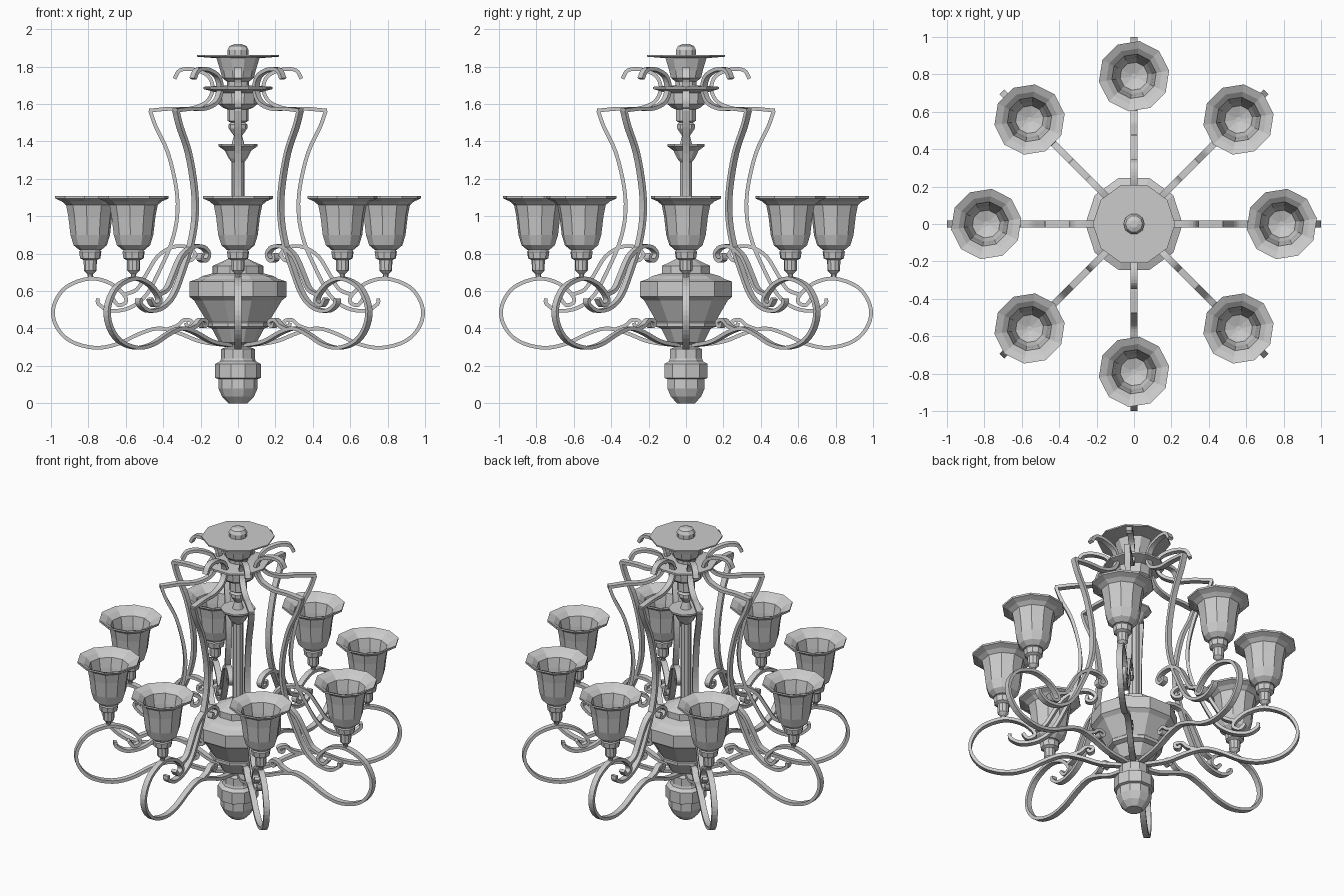
import bpy, bmesh, math
from mathutils import Vector, Matrix

if "Cube" in bpy.data.objects:
    bpy.data.objects.remove(bpy.data.objects["Cube"])


def finish(bm, name):
    bmesh.ops.recalc_face_normals(bm, faces=bm.faces)
    me = bpy.data.meshes.new(name)
    bm.to_mesh(me)
    bm.free()
    return me


def place(me, name, mat=Matrix()):
    ob = bpy.data.objects.new(name, me)
    bpy.context.collection.objects.link(ob)
    ob.matrix_world = mat
    return ob


def lathe(name, profile, sides=10, turn=0.0):
    """Revolve (radius, z) points into a flat-faced solid."""
    bm = bmesh.new()
    rings = []
    for r, z in profile:
        rings.append([bm.verts.new((r * math.cos(turn + 2 * math.pi * i / sides),
                                    r * math.sin(turn + 2 * math.pi * i / sides), z))
                      for i in range(sides)])
    for a, b in zip(rings, rings[1:]):
        for i in range(sides):
            j = (i + 1) % sides
            bm.faces.new((a[i], a[j], b[j], b[i]))
    bm.faces.new(rings[0])
    bm.faces.new(rings[-1])
    return finish(bm, name)


def smooth_path(pts, steps=4):
    """Catmull-Rom through (radius, z) points."""
    p = [Vector(q) for q in pts]
    p = [2 * p[0] - p[1]] + p + [2 * p[-1] - p[-2]]
    out = []
    for i in range(1, len(p) - 2):
        a, b, c, d = p[i - 1:i + 3]
        for k in range(steps):
            t = k / steps
            out.append(0.5 * (2 * b + (c - a) * t + (2 * a - 5 * b + 4 * c - d) * t * t
                              + (3 * b - a - 3 * c + d) * t ** 3))
    return out + [p[-2]]


def flat_bar(name, pts, width=0.036, thick=0.02):
    """Sweep a rectangular bar along a path in the radial plane."""
    path = smooth_path(pts)
    bm = bmesh.new()
    rings = []
    for i, p in enumerate(path):
        t = (path[min(i + 1, len(path) - 1)] - path[max(i - 1, 0)]).normalized()
        n = Vector((-t.y, t.x)) * thick / 2
        rings.append([bm.verts.new((p.x + s * n.x, y * width / 2, p.y + s * n.y))
                      for s, y in ((1, 1), (1, -1), (-1, -1), (-1, 1))])
    for a, b in zip(rings, rings[1:]):
        for i in range(4):
            j = (i + 1) % 4
            bm.faces.new((a[i], a[j], b[j], b[i]))
    bm.faces.new(rings[0])
    bm.faces.new(rings[-1])
    return finish(bm, name)


# Central body: bottom finial, bowl and stepped shoulder
place(lathe("body", [
    (.05, 0), (.085, .035), (.105, .08), (.105, .13), (.122, .135), (.122, .21),
    (.095, .225), (.09, .24), (.09, .29), (.065, .30), (.065, .315), (.10, .325),
    (.14, .40), (.17, .41), (.17, .43), (.165, .435), (.235, .55), (.26, .57),
    (.26, .65), (.215, .665), (.19, .68), (.135, .695), (.135, .735), (.09, .755),
    (.05, .775), (.034, .78)]), "central_body")

# Stem with cup, collars and upper disc
place(lathe("stem", [
    (.034, .76), (.034, 1.29), (.05, 1.31), (.07, 1.35), (.105, 1.375), (.105, 1.385),
    (.034, 1.385), (.022, 1.43), (.05, 1.47), (.05, 1.49), (.038, 1.50), (.055, 1.51),
    (.055, 1.57), (.08, 1.58), (.105, 1.60), (.11, 1.66), (.185, 1.68), (.185, 1.692),
    (.06, 1.70), (.06, 1.73)]), "stem")

# Top canopy with plate and knob
place(lathe("canopy", [
    (.06, 1.72), (.085, 1.74), (.095, 1.78), (.115, 1.845), (.22, 1.853), (.22, 1.862),
    (.055, 1.862), (.056, 1.89), (.045, 1.91), (.02, 1.92)]), "top_canopy")

# Glass shade (thin shell, open at the top) and its holder, centred on own axis
shade = lathe("shade", [
    (.015, .83), (.075, .85), (.096, .91), (.107, 1.0), (.12, 1.065), (.15, 1.09),
    (.19, 1.107), (.19, 1.095), (.155, 1.08), (.131, 1.06), (.119, 1.0), (.107, .9),
    (.09, .845), (.06, .82), (.015, .82)], turn=math.radians(9))
holder = lathe("holder", [
    (.05, .825), (.06, .81), (.055, .775), (.036, .765), (.034, .71), (.015, .69),
    (.012, .665)], turn=math.radians(9))

# Bars of one arm, as (radius, z) paths
bars = {
    "loop_arm": flat_bar("loop_arm", [
        (.06, .31), (.2, .33), (.33, .38), (.43, .40), (.53, .37), (.65, .315), (.77, .297),
        (.9, .335), (.975, .42), (.985, .52), (.92, .62), (.79, .667), (.68, .64),
        (.61, .58), (.60, .54), (.64, .525), (.67, .56)]),
    "long_bar": flat_bar("long_bar", [
        (.47, 1.565), (.44, 1.48), (.375, 1.34), (.33, 1.15), (.325, 1.0), (.355, .86),
        (.41, .73), (.49, .58), (.58, .51), (.68, .495), (.745, .53), (.75, .56)]),
    "crown_scroll": flat_bar("crown_scroll", [
        (.475, 1.565), (.36, 1.575), (.26, 1.575), (.17, 1.61), (.135, 1.68), (.16, 1.75),
        (.24, 1.785), (.31, 1.78), (.34, 1.735)]),
    "upper_scroll": flat_bar("upper_scroll", [
        (.28, .80), (.285, .77), (.25, .765), (.23, .80), (.27, .835), (.35, .835),
        (.43, .785), (.49, .69), (.54, .61), (.61, .58)]),
    "lower_scroll": flat_bar("lower_scroll", [
        (.28, .43), (.27, .412), (.25, .42), (.25, .44), (.29, .445), (.325, .415),
        (.38, .395)]),
}

# Eight arms around the body
for k in range(8):
    rot = Matrix.Rotation(k * math.pi / 4, 4, 'Z')
    for name, me in bars.items():
        place(me, f"{name}_{k + 1}", rot)
    spot = Matrix.Translation(rot @ Vector((.79, 0, 0)))
    place(shade, f"lamp_shade_{k + 1}", spot)
    place(holder, f"lamp_holder_{k + 1}", spot)
